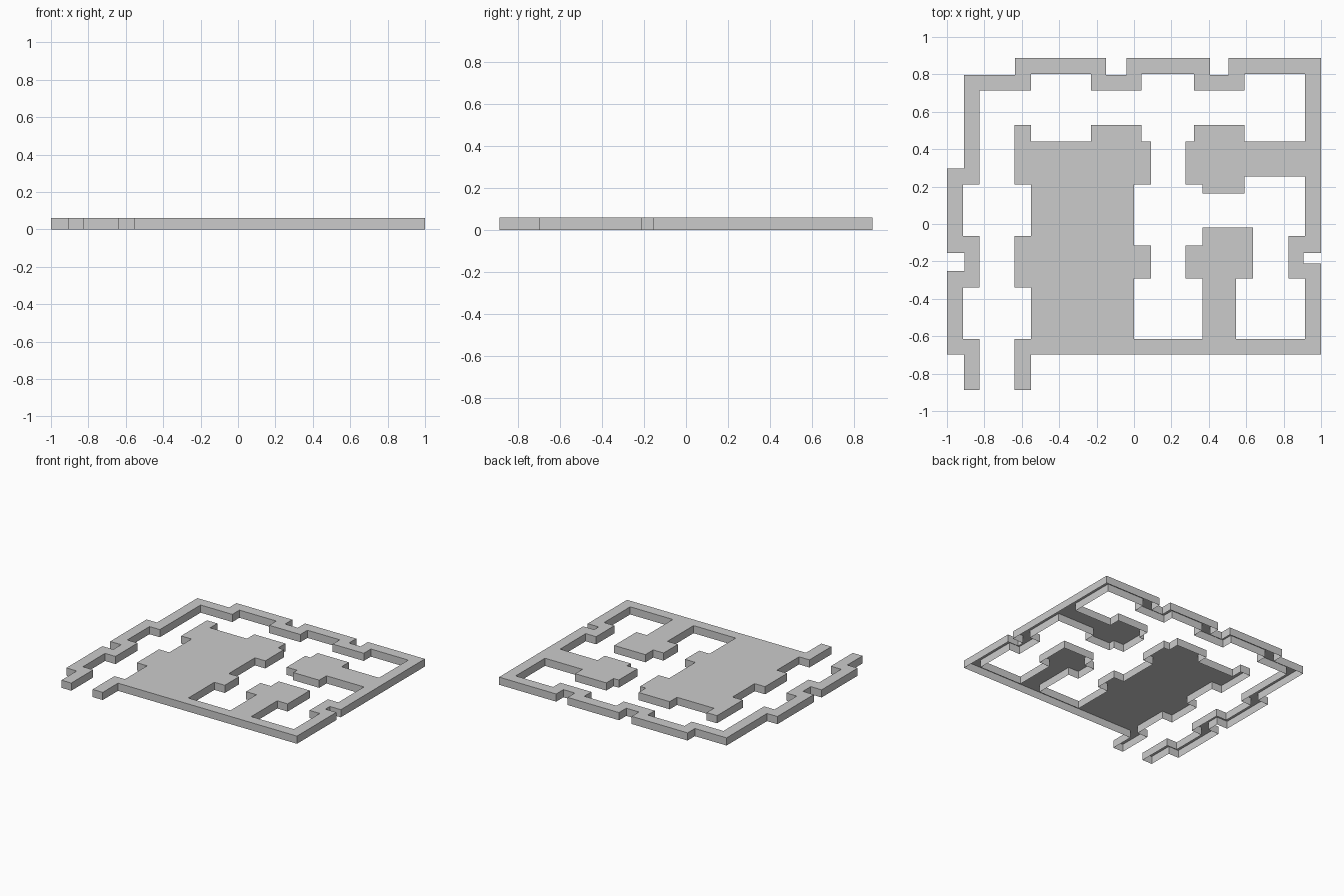
import bpy, bmesh

if "Cube" in bpy.data.objects:
    bpy.data.objects.remove(bpy.data.objects["Cube"])

HEIGHT = 0.06

# The plan is one right-angled outline, walked clockwise.
# Each pair means: move sideways to x, then along to y.

# Outer side of the surrounding wall, from the left door post round to the right one
outer_wall = [
    (-0.91, -0.698), (-1.0, -0.252), (-0.905, -0.155), (-1.0, 0.296), (-0.91, 0.797),
    (-0.635, 0.887), (-0.15, 0.797), (-0.04, 0.887), (0.405, 0.797), (0.505, 0.887),
    (1.0, -0.155), (0.905, -0.21), (1.0, -0.698), (-0.552, -0.887), (-0.64, -0.615),
]
# Large central block
central_block = [
    (-0.55, -0.34), (-0.64, -0.065), (-0.55, 0.21), (-0.64, 0.53), (-0.55, 0.44),
    (-0.23, 0.53), (0.04, 0.44), (0.09, 0.21), (0.0, -0.115), (0.09, -0.292), (0.0, -0.615),
]
# Stem with a wide head standing on the front wall
front_stem = [
    (0.365, -0.292), (0.275, -0.115), (0.365, -0.018), (0.635, -0.292), (0.545, -0.615),
]
# Inner right wall and the block reaching in from it
right_block = [
    (0.915, -0.292), (0.825, -0.065), (0.915, 0.253), (0.59, 0.163), (0.365, 0.21),
    (0.275, 0.44), (0.32, 0.53), (0.59, 0.44), (0.915, 0.803),
]
# Inner side of the back and left walls, down to the left door post
inner_wall = [
    (0.59, 0.715), (0.32, 0.803), (0.04, 0.715), (-0.23, 0.803), (-0.55, 0.715),
    (-0.825, 0.21), (-0.915, -0.065), (-0.825, -0.34), (-0.915, -0.615), (-0.825, -0.887),
]


def corners(moves):
    """Turn the moves into the corner points of a closed outline."""
    points = []
    last_y = moves[-1][1]
    for x, y in moves:
        points += [(x, last_y), (x, y)]
        last_y = y
    return points


def open_shell(name, points, height):
    """Flat top with thin skirt walls, open underneath."""
    bm = bmesh.new()
    top = [bm.verts.new((x, y, height)) for x, y in points]
    bottom = [bm.verts.new((x, y, 0)) for x, y in points]
    n = len(points)
    roof = bm.faces.new(top[::-1])
    for i in range(n):
        j = (i + 1) % n
        bm.faces.new((top[i], top[j], bottom[j], bottom[i]))
    # Split the many-cornered top; its normal must be known first
    bm.normal_update()
    bmesh.ops.triangulate(bm, faces=[roof], ngon_method='EAR_CLIP')
    mesh = bpy.data.meshes.new(name)
    bm.to_mesh(mesh)
    bm.free()
    obj = bpy.data.objects.new(name, mesh)
    bpy.context.collection.objects.link(obj)
    return obj


open_shell("wall_plan",
           corners(outer_wall + central_block + front_stem + right_block + inner_wall),
           HEIGHT)
